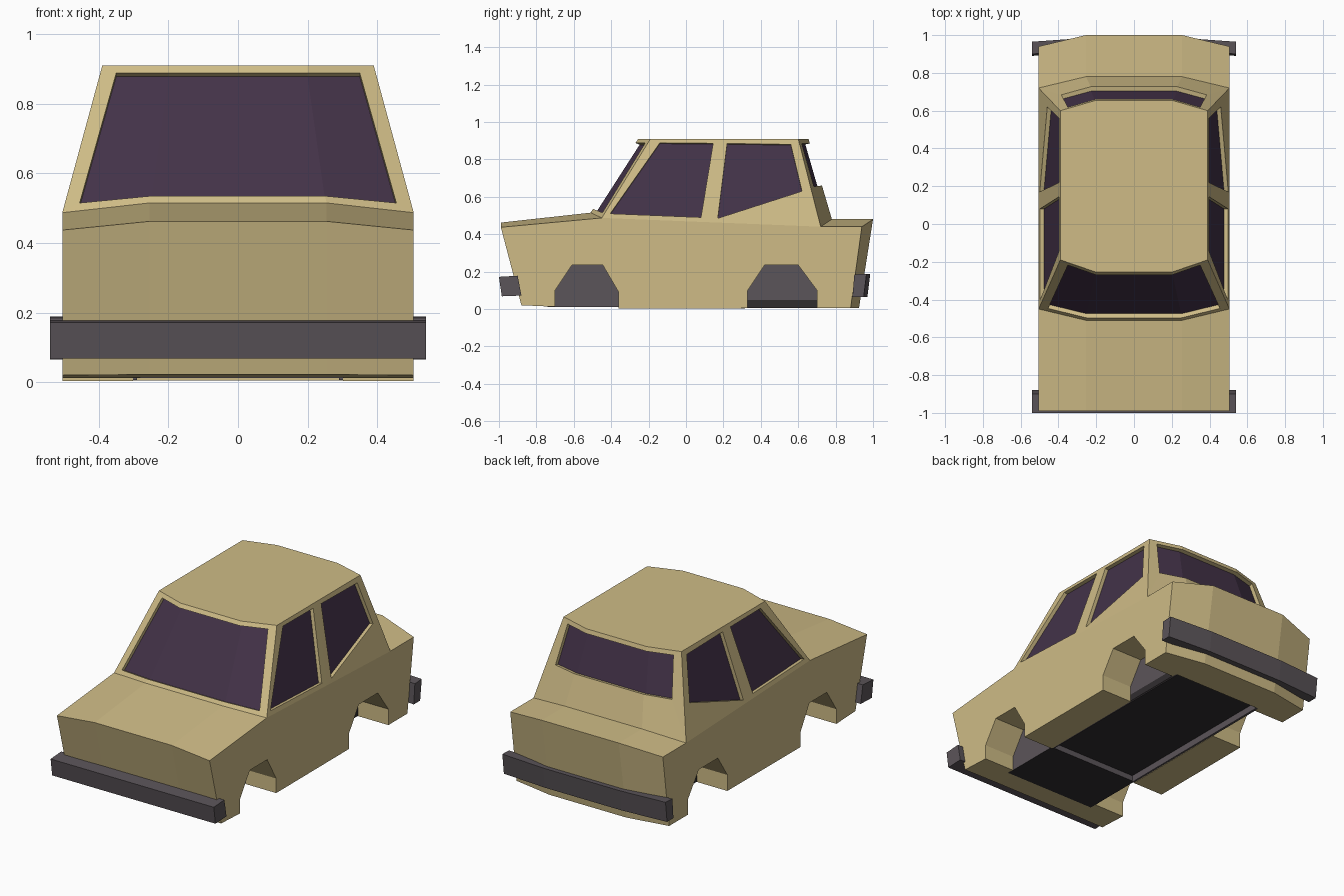
import bpy
from mathutils import Vector

if "Cube" in bpy.data.objects:
    bpy.data.objects.remove(bpy.data.objects["Cube"])


def material(name, rgb):
    m = bpy.data.materials.new(name)
    m.diffuse_color = (*rgb, 1)
    m.use_nodes = True
    m.node_tree.nodes["Principled BSDF"].inputs["Base Color"].default_value = m.diffuse_color
    return m


TAN = material("tan_paint", (0.62, 0.50, 0.24))
GLASS = material("dark_glass", (0.056, 0.032, 0.065))
GREY = material("grey_trim", (0.105, 0.09, 0.10))
DARK = material("dark_floor", (0.03, 0.026, 0.028))


def mesh_object(name, verts, faces, mats, indices=None):
    me = bpy.data.meshes.new(name)
    me.from_pydata([tuple(v) for v in verts], [], faces)
    for m in mats:
        me.materials.append(m)
    if indices:
        me.polygons.foreach_set("material_index", indices)
    ob = bpy.data.objects.new(name, me)
    bpy.context.collection.objects.link(ob)
    return ob


def loft(name, sections, mats):
    """Closed solid through equal-length loops ordered along +x."""
    n = len(sections[0])
    verts = [p for s in sections for p in s]
    faces = [tuple(range(n)), tuple(reversed(range(len(verts) - n, len(verts))))]
    for k in range(len(sections) - 1):
        a = k * n
        for i in range(n):
            j = (i + 1) % n
            faces.append((a + j, a + i, a + n + i, a + n + j))
    ob = mesh_object(name, verts, faces, mats)
    # make normals consistent
    import bmesh
    bm = bmesh.new()
    bm.from_mesh(ob.data)
    bmesh.ops.recalc_face_normals(bm, faces=bm.faces)
    bm.to_mesh(ob.data)
    bm.free()
    return ob


def prism(name, profile, x0, x1, mats):
    return loft(name, [[(x, y, z) for y, z in profile] for x in (x0, x1)], mats)


def rect(y0, y1, z0, z1):
    return [(y0, z0), (y0, z1), (y1, z1), (y1, z0)]


# Lower body: edge and centre profiles lofted across the width
edge = [(-.88, .02), (-.99, .437), (-.45, .487), (.72, .44), (.94, .44),
        (.88, .005), (-.36, .003), (-.70, .012)]
mid = [(-.88, .022), (-.99, .462), (-.51, .515), (.78, .48), (1.0, .48),
       (.925, .005), (-.36, .003), (-.70, .012)]
body = loft("lower_body", [[(x, y, z) for y, z in prof] for x, prof in
            ((-.505, edge), (-.255, mid), (.255, mid), (.505, edge))], [TAN])

# Wheel arches and floor recess cut from the body
front_arch = [(-.70, -.1), (-.70, .10), (-.61, .235), (-.445, .235), (-.36, .09), (-.36, -.1)]
rear_arch = [(.33, -.1), (.33, .10), (.42, .235), (.60, .235), (.70, .10), (.70, -.1)]
cutters = [prism("floor_cutter", rect(-.72, .73, -.1, .15), -.302, .302, [TAN])]
for s in (-1, 1):
    for label, arch in (("front", front_arch), ("rear", rear_arch)):
        cutters.append(prism(label + "_arch_cutter", arch, *sorted((s * .29, s * .7)), [TAN]))
for c in cutters:
    c.hide_render = True
    c.display_type = 'WIRE'
    mod = body.modifiers.new(c.name, 'BOOLEAN')
    mod.operation = 'DIFFERENCE'
    mod.solver = 'EXACT'
    mod.object = c

# Chassis: grey inner wheel walls with dark underside
chassis = prism("chassis", [(-.74, .012), (-.74, .25), (.75, .25), (.75, .046),
                            (-.36, .046), (-.36, .012)], -.303, .303, [GREY, DARK])
for p in chassis.data.polygons:
    p.material_index = 1 if p.normal.z < -.5 else 0
for s in (-1, 1):
    rail = prism("floor_rail", rect(-.36, .73, .006, .047), *sorted((s * .29, s * .304)), [GREY, DARK])
    for p in rail.data.polygons:
        p.material_index = 1 if p.normal.x * s > .5 else 0


def window_panel(name, bottom, top, in_bottom, in_top, depth):
    """Frame ring around a recessed pane; rows run left to right seen from outside."""
    n = len(bottom)
    outer = [Vector(v) for v in bottom + top[::-1]]
    inner = [Vector(v) for v in in_bottom + in_top[::-1]]
    m = 2 * n
    deep = [v + Vector(depth) for v in inner]
    faces, idx = [], []
    for a in (0, m):
        for i in range(m):
            j = (i + 1) % m
            faces.append((a + i, a + j, a + m + j, a + m + i))
            idx.append(0)
    for i in range(n - 1):
        faces.append((2 * m + i, 2 * m + i + 1, 3 * m - 2 - i, 3 * m - 1 - i))
        idx.append(1)
    return mesh_object(name, outer + inner + deep, faces, [TAN, GLASS], idx)


def mirrored(corner, middle):
    """Four points across the car from a corner and a middle point (x > 0)."""
    def flip(p):
        return (-p[0], p[1], p[2])
    return [flip(corner), flip(middle), middle, corner]


# Windscreen and rear window
roof_front = mirrored((.39, -.19, .91), (.2, -.255, .91))
roof_rear = mirrored((.39, .60, .91), (.2, .655, .91))
window_panel("windscreen", mirrored((.505, -.45, .487), (.255, -.51, .515)), roof_front,
             mirrored((.455, -.447, .515), (.25, -.497, .535)),
             mirrored((.35, -.218, .888), (.2, -.27, .888)), (0, .022, -.01))
window_panel("rear_window", mirrored((.505, .72, .44), (.255, .78, .48))[::-1], roof_rear[::-1],
             mirrored((.385, .684, .655), (.228, .727, .66))[::-1],
             mirrored((.35, .619, .885), (.2, .662, .885))[::-1], (0, -.024, -.005))

# Roof
mesh_object("roof", roof_front + roof_rear[::-1], [tuple(range(8))], [TAN])


# Side windows, two per side
def side_points(s, pts):
    out = []
    for y, z in pts:
        belt = .487 - (y + .45) * .047 / 1.17
        t = max(0, (z - belt) / (.91 - belt))
        out.append((s * (.505 - .115 * t), y, z))
    return out if s > 0 else out[::-1]


side_windows = {
    "front": ([(-.45, .487), (.125, .4639)], [(-.19, .91), (.185, .91)],
              [(-.405, .51), (.08, .49)], [(-.14, .888), (.145, .886)]),
    "rear": ([(.125, .4639), (.72, .44)], [(.185, .91), (.60, .91)],
             [(.17, .485), (.62, .63)], [(.22, .885), (.56, .88)]),
}
for s, side in ((1, "right"), (-1, "left")):
    for label, rows in side_windows.items():
        window_panel(f"{side}_{label}_window", *[side_points(s, r) for r in rows],
                     (-s * .022, 0, -.004))

# Bumpers
prism("front_bumper", [(-.985, .068), (-1.0, .172), (-.90, .178), (-.88, .072)], -.54, .54, [GREY])
rear_end = [(.89, .065), (.90, .185), (.965, .188), (.95, .065)]
loft("rear_bumper", [[(x, y + dy, z) for y, z in rear_end] for x, dy in
     ((-.54, 0), (-.255, .02), (.255, .02), (.54, 0))], [GREY])
